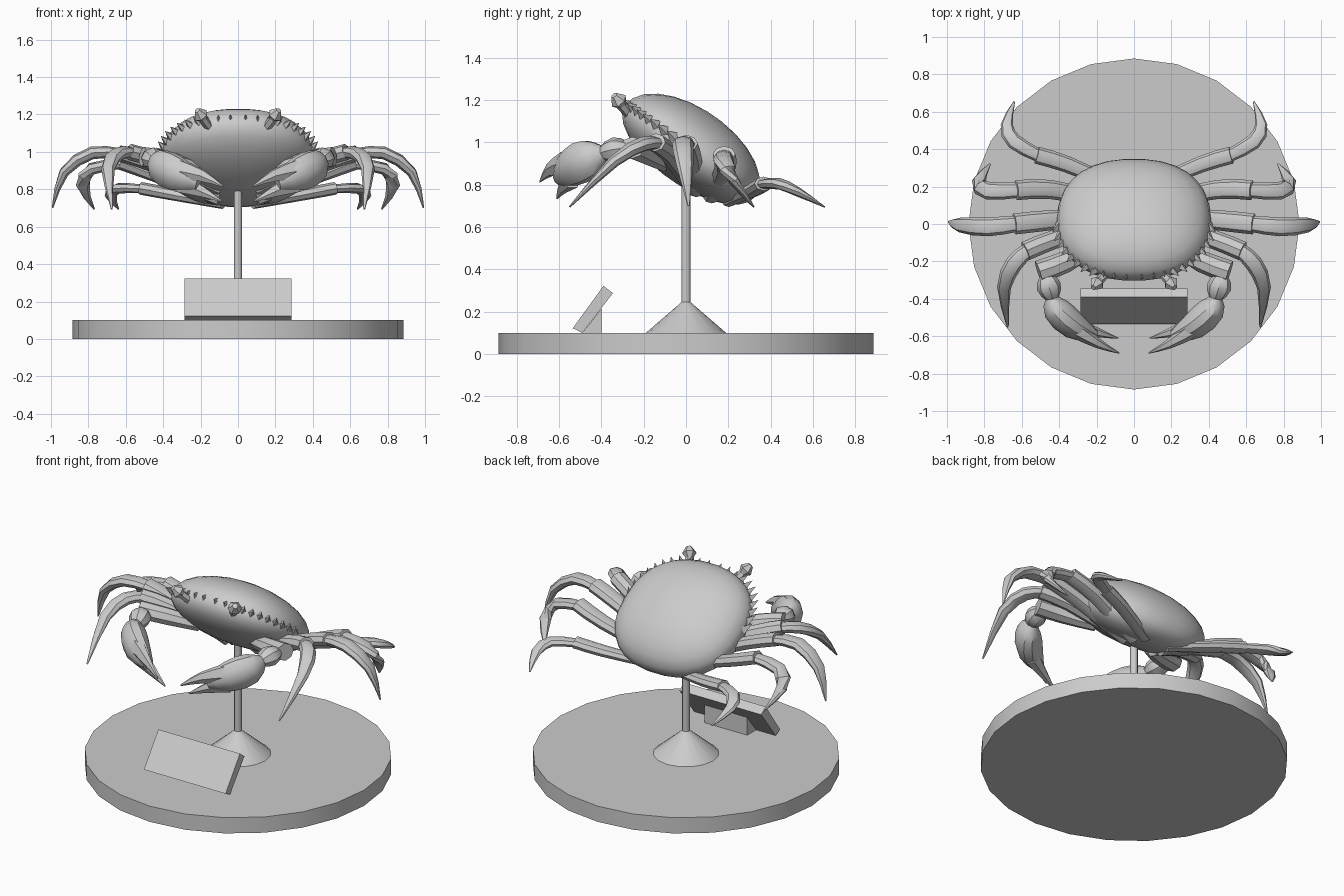
import bpy, bmesh, math
from mathutils import Vector

if "Cube" in bpy.data.objects:
    bpy.data.objects.remove(bpy.data.objects["Cube"])

shell = bpy.data.materials.new("plain grey")
shell.diffuse_color = (0.6, 0.6, 0.6, 1)
shell.use_nodes = True
shell.node_tree.nodes["Principled BSDF"].inputs["Base Color"].default_value = shell.diffuse_color


def finish(name, bm, mirror=False, angle=35):
    bmesh.ops.recalc_face_normals(bm, faces=bm.faces)
    me = bpy.data.meshes.new(name)
    bm.to_mesh(me)
    bm.free()
    me.materials.append(shell)
    ob = bpy.data.objects.new(name, me)
    bpy.context.collection.objects.link(ob)
    bpy.ops.object.select_all(action='DESELECT')
    ob.select_set(True)
    bpy.context.view_layer.objects.active = ob
    bpy.ops.object.shade_smooth_by_angle(angle=math.radians(angle))
    if mirror:
        ob.modifiers.new("Mirror", 'MIRROR').use_mirror_merge = False


def loft(bm, rings):
    """Skin a list of equal-length closed point rings and cap both ends."""
    rows = [[bm.verts.new(p) for p in r] for r in rings]
    n = len(rows[0])
    for a, b in zip(rows, rows[1:]):
        for i in range(n):
            j = (i + 1) % n
            bm.faces.new((a[i], a[j], b[j], b[i]))
    bm.faces.new(rows[0])
    bm.faces.new(rows[-1])


def smooth_path(pts):
    """Add one curved in-between point to every span."""
    P = [Vector(p) for p in pts]
    ext = [2 * P[0] - P[1]] + P + [2 * P[-1] - P[-2]]
    out = [P[0]]
    for i in range(1, len(P)):
        a, b, c, d = ext[i - 1:i + 3]
        out += [(9 * (b + c) - a - d) / 16, c]
    return out


def limb(bm, pts, width, height, taper, sides=8):
    """Sweep an oval along a path; taper(t) scales it from start to end."""
    P = smooth_path(pts)
    rings = []
    for i, p in enumerate(P):
        k = taper(i / (len(P) - 1))
        t = (P[min(i + 1, len(P) - 1)] - P[max(i - 1, 0)]).normalized()
        side = t.cross(Vector((0, 0, 1))).normalized()
        up = side.cross(t)
        rings.append([p + side * width * k * math.cos(a) + up * height * k * math.sin(a)
                      for a in (math.tau * n / sides for n in range(sides))])
    loft(bm, rings)


def thigh_taper(t):
    return 0.75 + 0.25 * math.sin(min(t * 1.3, 1) * math.pi / 2)


def foot_taper(t):
    return max(0.1, (0.75 + 0.8 * t) * (1 - t * t))


def finger_taper(t):
    return 1.08 - t


def bulge(t):
    return 0.4 + 0.6 * math.sin(math.pi * t)


def turned(name, profile, sides):
    bm = bmesh.new()
    loft(bm, [[(r * math.sin(math.tau * k / sides), r * math.cos(math.tau * k / sides), z)
               for k in range(sides)] for r, z in profile])
    finish(name, bm)


def extruded(name, profile, half):
    bm = bmesh.new()
    loft(bm, [[(x, y, z) for y, z in profile] for x in (-half, half)])
    finish(name, bm)


# Display stand
turned("base_disc", [(0.885, 0), (0.885, 0.1)], 24)
turned("stand_cone", [(0.19, 0.1), (0.022, 0.245)], 16)
turned("stand_pole", [(0.022, 0.24), (0.022, 0.8)], 12)
extruded("plaque", [(-0.535, 0.122), (-0.39, 0.322), (-0.345, 0.288), (-0.49, 0.1)], 0.287)
extruded("plaque_support", [(-0.49, 0.1), (-0.4, 0.1), (-0.4, 0.213)], 0.15)

# Body: a tilted, squarish oval domed above and below its rim
TILT = math.radians(35)
CT, ST = math.cos(TILT), math.sin(TILT)


def place(w, u, h):
    return Vector((w, 0.02 + CT * u + ST * h, 0.96 - ST * u + CT * h))


def rim(deg):
    """Rim point: 0 is the right side, -90 the front."""
    c, s = math.cos(math.radians(deg)), math.sin(math.radians(deg))
    e = 2 / 2.3
    return Vector((0.412 * math.copysign(abs(c) ** e, c), 0.378 * math.copysign(abs(s) ** e, s)))


bm = bmesh.new()
rings = []
for k in range(-6, 7):
    a = math.radians(k * 14)
    h = math.sin(a) * (0.2 if k > 0 else 0.165)
    rings.append([place(*(rim(d) * math.cos(a)), h) for d in range(0, 360, 12)])
loft(bm, rings)
finish("carapace", bm, angle=50)

# Spines along the front half of the rim
bm = bmesh.new()
for deg in range(-86, 0, 8):
    size = 0.045 if deg > -65 else 0.025
    p = rim(deg)
    out = Vector((0.6, -0.8)) if deg > -65 else Vector((0, -1))
    across = Vector((-out.y, out.x)) * size * 0.65
    c = p - out * 0.03
    tip = bm.verts.new(place(*(p + out * size), 0.015))
    base = [bm.verts.new(q) for q in (place(*(c + across), 0), place(*c, 0.04),
                                      place(*(c - across), 0), place(*c, -0.03))]
    for i in range(4):
        bm.faces.new((base[i], base[(i + 1) % 4], tip))
    bm.faces.new(base)
finish("rim_spines", bm, True, 20)

# Eye stalks with faceted ends
bm = bmesh.new()
limb(bm, [(0.13, -0.24, 1.1), (0.19, -0.308, 1.18)], 0.025, 0.025, thigh_taper, 6)
limb(bm, [(0.18, -0.295, 1.17), (0.218, -0.34, 1.222)], 0.042, 0.042, bulge, 6)
finish("eye_stalks", bm, True, 25)


# Walking legs: thigh, then shin with a pointed foot
def leg(name, thigh, foot, width, height):
    bm = bmesh.new()
    limb(bm, thigh, width, height, thigh_taper)
    overlap = Vector(thigh[-1]).lerp(Vector(thigh[-2]), 0.1)
    limb(bm, [overlap] + foot, width, height * 0.9, foot_taper)
    finish(name, bm, True)


leg("first_legs", [(0.1, 0.02, 0.8), (0.42, -0.08, 0.95), (0.58, -0.145, 1.0)],
    [(0.64, -0.21, 0.99), (0.695, -0.34, 0.91), (0.675, -0.55, 0.695)], 0.052, 0.044)
leg("second_legs", [(0.1, 0.05, 0.77), (0.45, 0.02, 0.93), (0.64, 0, 0.995)],
    [(0.78, -0.015, 0.995), (0.93, -0.005, 0.89), (0.992, 0.012, 0.7)], 0.056, 0.042)
leg("third_legs", [(0.1, 0.12, 0.74), (0.45, 0.185, 0.88), (0.63, 0.18, 0.945)],
    [(0.78, 0.178, 0.91), (0.83, 0.225, 0.82), (0.77, 0.32, 0.695)], 0.053, 0.04)
leg("rear_legs", [(0.08, 0.2, 0.72), (0.36, 0.32, 0.775), (0.52, 0.368, 0.805)],
    [(0.64, 0.44, 0.805), (0.68, 0.53, 0.765), (0.64, 0.655, 0.695)], 0.046, 0.034)

# Claw arms: upper arm and wrist
bm = bmesh.new()
limb(bm, [(0.2, -0.1, 0.9), (0.36, -0.2, 0.95), (0.51, -0.255, 0.975)], 0.06, 0.052, thigh_taper)
limb(bm, [(0.475, -0.265, 0.975), (0.455, -0.335, 0.965), (0.43, -0.41, 0.945)], 0.066, 0.06, bulge)
finish("claw_arms", bm, True)

# Claws: swollen palm with two fingers
bm = bmesh.new()
limb(bm, [(0.44, -0.39, 0.95), (0.415, -0.455, 0.925), (0.32, -0.545, 0.88), (0.21, -0.6, 0.835)],
     0.08, 0.1, bulge, 10)
limb(bm, [(0.31, -0.565, 0.9), (0.19, -0.64, 0.872), (0.08, -0.69, 0.815)], 0.045, 0.06, finger_taper, 6)
limb(bm, [(0.31, -0.54, 0.835), (0.19, -0.582, 0.787), (0.085, -0.61, 0.735)], 0.042, 0.055, finger_taper, 6)
finish("claws", bm, True)
